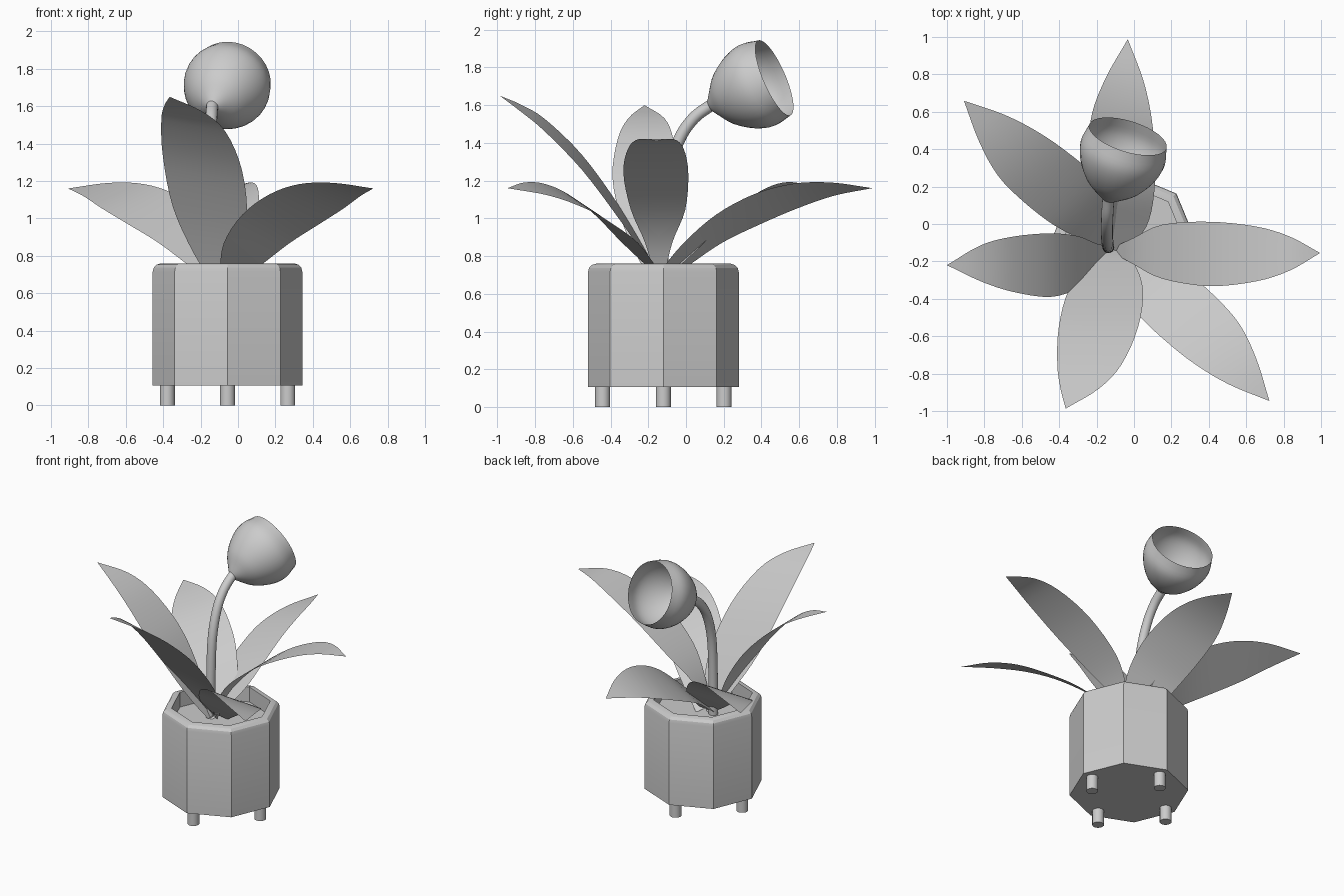
import bpy, bmesh, math
from mathutils import Vector

if "Cube" in bpy.data.objects:
    bpy.data.objects.remove(bpy.data.objects["Cube"])

gray = bpy.data.materials.new("plain_gray")
gray.diffuse_color = (0.6, 0.6, 0.6, 1)
gray.use_nodes = True
gray.node_tree.nodes["Principled BSDF"].inputs["Base Color"].default_value = gray.diffuse_color
PX, PY = -0.056, -0.12          # pot centre


def make(name, verts, faces, angle=30):
    me = bpy.data.meshes.new(name)
    me.from_pydata(verts, [], faces)
    bm = bmesh.new()
    bm.from_mesh(me)
    bmesh.ops.remove_doubles(bm, verts=bm.verts, dist=1e-5)
    bmesh.ops.recalc_face_normals(bm, faces=bm.faces)
    bm.to_mesh(me)
    bm.free()
    ob = bpy.data.objects.new(name, me)
    bpy.context.collection.objects.link(ob)
    me.materials.append(gray)
    bpy.context.view_layer.objects.active = ob
    ob.select_set(True)
    bpy.ops.object.shade_smooth_by_angle(angle=math.radians(angle))
    ob.select_set(False)
    return ob


def spline(pts, steps):
    """Smooth curve through points of any dimension."""
    p = [Vector(q) for q in pts]
    p = [2 * p[0] - p[1]] + p + [2 * p[-1] - p[-2]]
    out = []
    for i in range(1, len(p) - 2):
        a, b, c, d = p[i - 1:i + 3]
        for k in range(steps):
            t = k / steps
            out.append(0.5 * (2 * b + (c - a) * t + (2 * a - 5 * b + 4 * c - d) * t * t
                              + (3 * b - a - 3 * c + d) * t ** 3))
    return out + [p[-2]]


def lathe(name, profile, n, origin, axis=(0, 0, 1), caps=(False, False), angle=30):
    """Turn (radius, height) points around an axis."""
    q = Vector(axis).to_track_quat('Z', 'Y') if axis != (0, 0, 1) else None
    verts, faces = [], []
    for r, h in profile:
        for k in range(n):
            a = 2 * math.pi * k / n
            v = Vector((r * math.cos(a), r * math.sin(a), h))
            verts.append(Vector(origin) + (q @ v if q else v))
    for i in range(len(profile) - 1):
        for k in range(n):
            j = (k + 1) % n
            faces.append((i * n + k, i * n + j, (i + 1) * n + j, (i + 1) * n + k))
    if caps[0]:
        faces.append(tuple(range(n)))
    if caps[1]:
        faces.append(tuple(range(len(verts) - n, len(verts))))
    return make(name, verts, faces, angle)


def leaf(name, origin, degrees, stations):
    """Stations: distance out, sideways centre, half width, height, tilt."""
    a = math.radians(degrees)
    out, left = Vector((math.cos(a), math.sin(a), 0)), Vector((-math.sin(a), math.cos(a), 0))
    verts, faces = [], []
    rows = spline([(s + (0,))[:5] for s in stations], 4)
    for u, c, w, z, tilt in rows:
        for side in (-1, 0, 1):
            verts.append(Vector((*origin, z - side * tilt)) + out * u + left * (c + side * max(w, 0)))
    for i in range(len(rows) - 1):
        for k in (0, 1):
            b = i * 3 + k
            faces.append((b, b + 1, b + 4, b + 3))
    return make(name, verts, faces, 40)


# Eight-sided pot with rounded rim, recessed soil and four feet
lathe("pot", [(0.4, 0.107), (0.4, 0.715), (0.394, 0.737), (0.378, 0.753), (0.355, 0.76),
              (0.337, 0.76), (0.337, 0.65)], 8, (PX, PY, 0), caps=(True, False), angle=25)
lathe("soil", [(0.337, 0.65), (0.01, 0.65)], 8, (PX, PY, 0), caps=(False, True))
for i in range(4):
    a = i * math.pi / 2
    lathe("foot", [(0.04, 0), (0.04, 0.11)], 16,
          (PX + 0.322 * math.cos(a), PY + 0.322 * math.sin(a), 0), caps=(True, True))

# Low arching leaves, tilted to one side
arching = [(-0.03, -0.03, 0.05, 0.67, 0.025), (0.12, -0.055, 0.13, 0.805, 0.06),
           (0.3, -0.04, 0.172, 0.945, 0.075), (0.5, -0.02, 0.178, 1.048, 0.08),
           (0.7, -0.004, 0.16, 1.118, 0.065), (0.9, -0.002, 0.1, 1.155, 0.035), (1.112, 0, 0, 1.16, 0)]
leaf("back_leaf", (-0.13, -0.12), 85, arching)
leaf("back_left_leaf", (-0.12, -0.125), 135.2, arching)
leaf("front_right_leaf", (-0.02, -0.12), -48, arching)

# Taller leaves
leaf("left_leaf", (-0.12, -0.14), 180,
     [(0, 0.01, 0.03, 0.66), (0.08, 0.045, 0.08, 0.81), (0.18, 0.065, 0.14, 1.0), (0.33, 0.08, 0.17, 1.22),
      (0.53, 0.075, 0.147, 1.42), (0.7, 0.07, 0.096, 1.53), (0.88, 0.08, 0, 1.6)])
leaf("front_leaf", (-0.11, -0.13), -90,
     [(0, 0, 0.03, 0.66, 0.01), (0.07, -0.01, 0.115, 0.79, 0.02), (0.22, -0.04, 0.198, 1.025, 0.035),
      (0.42, -0.08, 0.212, 1.295, 0.04), (0.62, -0.128, 0.172, 1.495, 0.033),
      (0.75, -0.18, 0.103, 1.587, 0.018), (0.857, -0.255, 0, 1.65)])
leaf("right_leaf", (-0.1, -0.14), 0,
     [(0, 0, 0.02, 0.67), (0.1, -0.005, 0.072, 0.87), (0.25, -0.008, 0.144, 1.045), (0.5, -0.02, 0.172, 1.24),
      (0.75, -0.02, 0.147, 1.37), (0.93, -0.018, 0.092, 1.42), (1.095, -0.015, 0, 1.41)])

# Curved stem
path = spline([(-0.137, -0.125, 0.64), (-0.138, -0.12, 0.95), (-0.142, -0.098, 1.22),
               (-0.145, -0.04, 1.41), (-0.143, 0.04, 1.53), (-0.137, 0.14, 1.605)], 5)
n, verts, faces = 16, [], []
for i, p in enumerate(path):
    t = (path[min(i + 1, len(path) - 1)] - path[max(i - 1, 0)]).normalized()
    side = Vector((1, 0, 0))
    up = t.cross(side).normalized()
    for k in range(n):
        a = 2 * math.pi * k / n
        verts.append(p + 0.032 * (math.cos(a) * side + math.sin(a) * up))
for i in range(len(path) - 1):
    for k in range(n):
        j = (k + 1) % n
        faces.append((i * n + k, i * n + j, (i + 1) * n + j, (i + 1) * n + k))
make("stem", verts, faces, 60)

# Open cup-shaped bloom
bloom = spline([(0.022, -0.005), (0.07, 0.03), (0.145, 0.092), (0.207, 0.187),
                (0.234, 0.285), (0.216, 0.387)], 4)
lathe("bloom", bloom, 32, (-0.138, 0.127, 1.597), axis=(0.105, 0.34, 0.147), angle=60)
